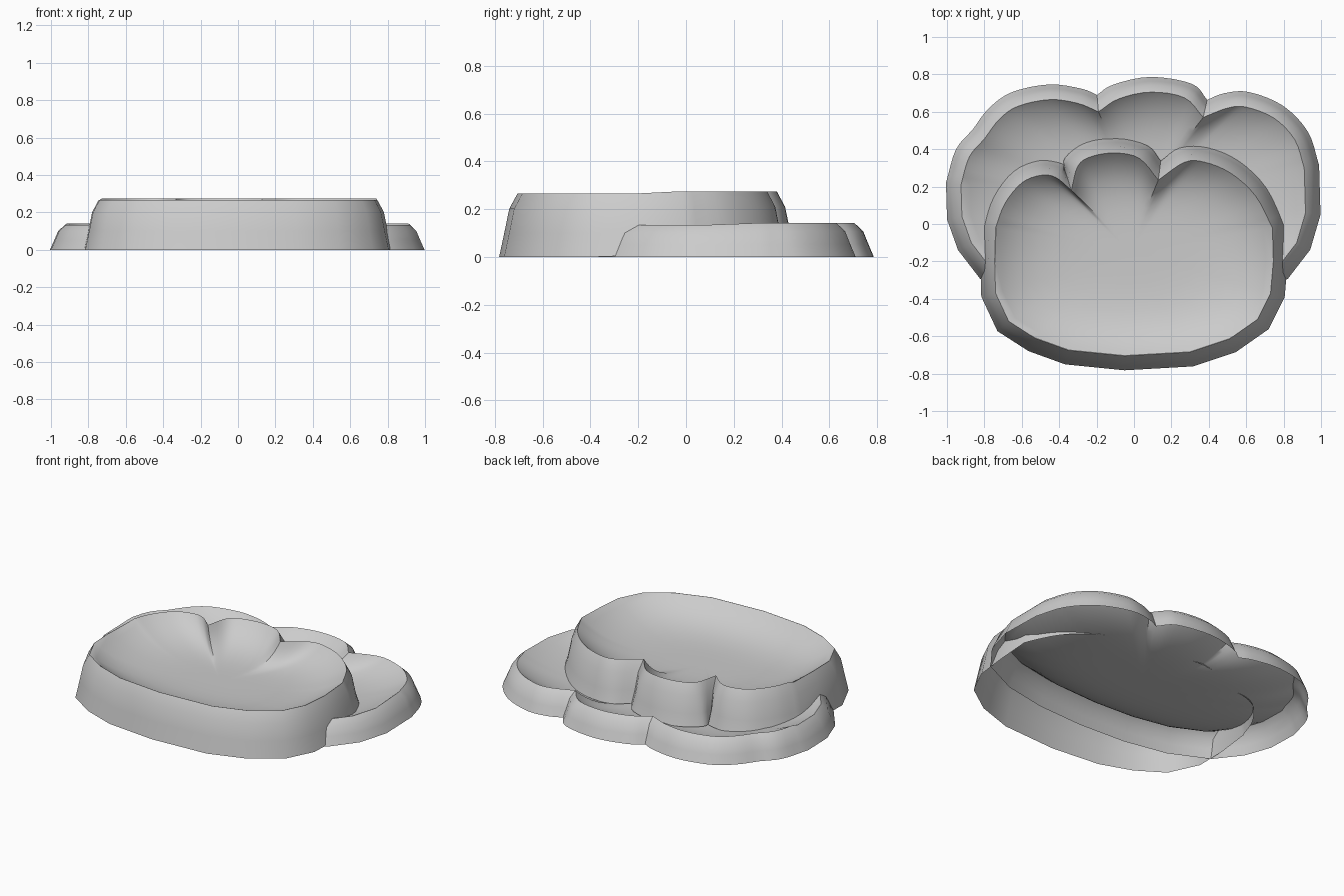
import bpy, math
from mathutils import Vector

if "Cube" in bpy.data.objects:
    bpy.data.objects.remove(bpy.data.objects["Cube"])

# Each shell rim: anticlockwise list of smooth arcs that meet at sharp notches.
FRONT_RIM = [
    [(.74, -.02), (.65, .15), (.52, .27), (.38, .33), (.27, .33), (.13, .235)],
    [(.13, .235), (.03, .35), (-.1, .38), (-.23, .36), (-.30, .31), (-.335, .18)],
    [(-.335, .18), (-.42, .25), (-.50, .26), (-.60, .22), (-.69, .11), (-.74, -.02)],
]
FRONT_EDGE = [(-.74, -.02), (-.745, -.2), (-.74, -.37), (-.67, -.52), (-.53, -.61),
              (-.35, -.675), (-.05, -.705), (.3, -.685), (.51, -.615), (.66, -.51),
              (.73, -.37), (.745, -.2), (.74, -.02)]
REAR_RIM = [
    [(.91, .30), (.86, .45), (.75, .565), (.60, .625), (.50, .62), (.37, .57)],
    [(.37, .57), (.27, .675), (.09, .705), (-.08, .67), (-.19, .60)],
    [(-.19, .60), (-.30, .645), (-.45, .665), (-.62, .63), (-.72, .56), (-.80, .455)],
    [(-.80, .455), (-.88, .36), (-.925, .21)],
]
REAR_EDGE = [(-.925, .21), (-.92, .04), (-.87, -.10), (-.77, -.23), (-.56, -.33),
             (-.3, -.38), (0, -.395), (.3, -.38), (.56, -.33), (.77, -.23),
             (.87, -.10), (.917, .06), (.91, .30)]


def offset(points, dist):
    """Outward mitred offset of a closed anticlockwise outline."""
    out, n = [], len(points)
    for i, p in enumerate(points):
        a = (p - points[i - 1]).normalized()
        b = (points[(i + 1) % n] - p).normalized()
        na, nb = Vector((a.y, -a.x)), Vector((b.y, -b.x))
        m = (na + nb).normalized()
        out.append(p + m * dist * min(1 / max(m.dot(na), .1), 1.6))
    return out


def smooth(points, steps):
    """Catmull-Rom curve through an arc, without its last point."""
    q = [points[0] * 2 - points[1]] + points + [points[-1] * 2 - points[-2]]
    out = []
    for i in range(1, len(q) - 2):
        a, b, c, d = q[i - 1:i + 3]
        for k in range(steps):
            t = k / steps
            out.append(.5 * (2 * b + (c - a) * t + (2 * a - 5 * b + 4 * c - d) * t * t
                             + (3 * b - a - 3 * c + d) * t ** 3))
    return out


def shell(name, lobes, edge, flare, height, lip, depth, power, centre, back_foot=0):
    arcs = lobes + [edge]
    coarse = [Vector(p) for arc in arcs for p in arc[:-1]]
    wide = offset(coarse, flare)
    rim, base, lift = [], [], []
    start, n = 0, len(coarse)
    for arc in arcs:
        ids = [(start + k) % n for k in range(len(arc))]
        start += len(arc) - 1
        steps = 1 if arc is edge else 4
        seg = smooth([coarse[i] for i in ids], steps)
        rim += seg
        base += smooth([wide[i] for i in ids], steps)
        lift += [0 if arc is edge else lip] * len(seg)
    c, m = Vector(centre), len(rim)
    # the back wall's foot rests on the dish behind instead of the ground
    foot = [back_foot * min(1, max(0, (b.y + .27) / .3)) for b in base]
    rings = []
    # sloping outer wall
    for f, h in ((1, 0), (.72, .38), (.45, .76), (0, 1)):
        rings.append([(*r.lerp(b, f), max(z0, (height + l) * h))
                      for r, b, l, z0 in zip(rim, base, lift, foot)])
    # rounder outline that the notches fade into toward the middle
    w = 4
    soft = list(rim)
    for i in range(m):
        k = range(i - w, i + w + 1)
        if all(lift[j % m] for j in k):
            s = sum((rim[j % m] for j in k), Vector((0, 0))) / len(k)
            if (s - c).length > (rim[i] - c).length:
                soft[i] = s
    # hollow dish with creases fading to the middle
    for t in (1, .95, .9, .84, .77, .68, .57, .44, .3, .15):
        z = height - depth * (1 - t ** power)
        rings.append([(*c.lerp(s.lerp(r, t), t * (.985 if l else .997)), z)
                      for r, s, l in zip(rim, soft, lift)])
    verts = [v for ring in rings for v in ring] + [(c.x, c.y, height - depth)]
    faces = [(j * m + i, j * m + (i + 1) % m, (j + 1) * m + (i + 1) % m, (j + 1) * m + i)
             for j in range(len(rings) - 1) for i in range(m)]
    last = (len(rings) - 1) * m
    faces += [(last + i, last + (i + 1) % m, len(verts) - 1) for i in range(m)]
    mesh = bpy.data.meshes.new(name)
    mesh.from_pydata(verts, [], faces)
    ob = bpy.data.objects.new(name, mesh)
    bpy.context.collection.objects.link(ob)
    bpy.ops.object.select_all(action='DESELECT')
    ob.select_set(True)
    bpy.context.view_layer.objects.active = ob
    bpy.ops.object.shade_smooth_by_angle(angle=math.radians(35))


# tall front dish and low wide rear dish
shell("front_shell_dish", FRONT_RIM, FRONT_EDGE, .077, .266, .009, .134, 4.2, (-.02, -.15), .03)
shell("rear_shell_dish", REAR_RIM, REAR_EDGE, .08, .133, .009, .122, 4.2, (.02, .1))
